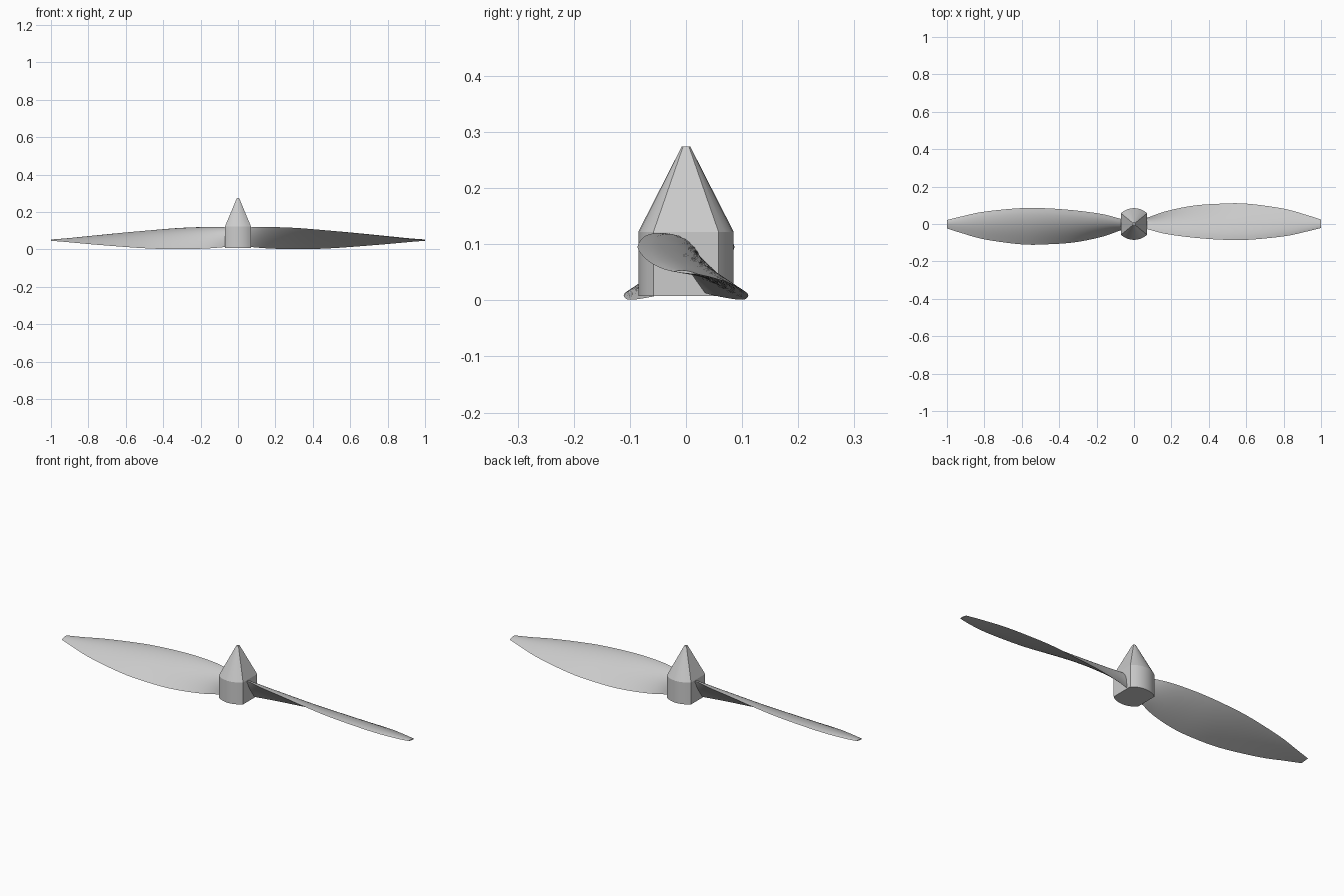
import bpy, bmesh, math
from mathutils import Vector

if "Cube" in bpy.data.objects:
    bpy.data.objects.remove(bpy.data.objects["Cube"], do_unlink=True)

grey = bpy.data.materials.new("light grey")
grey.use_nodes = True
colour = (0.6, 0.6, 0.6, 1)
grey.diffuse_color = colour
grey.node_tree.nodes["Principled BSDF"].inputs["Base Color"].default_value = colour


def loft(name, rings, angle):
    """Skin closed rings of equal length, cap both ends and shade by angle."""
    bm = bmesh.new()
    loops = [[bm.verts.new(p) for p in ring] for ring in rings]
    for a, b in zip(loops, loops[1:]):
        for i in range(len(a)):
            j = (i + 1) % len(a)
            bm.faces.new((a[i], a[j], b[j], b[i]))
    bm.faces.new(loops[0])
    bm.faces.new(loops[-1])
    bmesh.ops.recalc_face_normals(bm, faces=bm.faces)
    mesh = bpy.data.meshes.new(name)
    bm.to_mesh(mesh)
    bm.free()
    mesh.materials.append(grey)
    obj = bpy.data.objects.new(name, mesh)
    bpy.context.collection.objects.link(obj)
    bpy.ops.object.select_all(action="DESELECT")
    obj.select_set(True)
    bpy.context.view_layer.objects.active = obj
    bpy.ops.object.shade_smooth_by_angle(angle=math.radians(angle))
    return obj


# Hub outline: flat cheeks at the blades, shallow arcs at front and back
def hub_ring(z, scale):
    half_x, corner_y, crown_y, steps = 0.07, 0.058, 0.085, 8
    rise = crown_y - corner_y
    radius = (half_x ** 2 + rise ** 2) / (2 * rise)
    sweep = math.asin(half_x / radius)
    ring = []
    for side in (1, -1):
        for i in range(steps + 1):
            a = sweep * (1 - 2 * i / steps)
            x = radius * math.sin(a)
            y = crown_y - radius + radius * math.cos(a)
            ring.append((side * x * scale, side * y * scale, z))
    return ring


loft("hub", [hub_ring(0.008, 1), hub_ring(0.122, 1)], 20)
loft("spinner_cone", [hub_ring(0.122, 1), hub_ring(0.274, 0.09)], 20)

# Blade stations: x, high edge y and z, low edge y and z, thickness
stations = [Vector(s) for s in (
    (0.03, -0.02, 0.115, 0.025, 0.018, 0.03),
    (0.08, -0.03, 0.119, 0.037, 0.012, 0.03),
    (0.17, -0.053, 0.12, 0.068, 0.005, 0.029),
    (0.31, -0.072, 0.115, 0.097, 0.001, 0.027),
    (0.45, -0.083, 0.104, 0.108, 0.004, 0.025),
    (0.6, -0.085, 0.09, 0.109, 0.013, 0.022),
    (0.8, -0.066, 0.069, 0.082, 0.029, 0.016),
    (0.92, -0.041, 0.056, 0.049, 0.04, 0.01),
    (1.0, -0.021, 0.051, 0.024, 0.046, 0.005),
)]


def smooth_path(points, steps):
    """Catmull-Rom interpolation through the stations."""
    padded = [2 * points[0] - points[1], *points, 2 * points[-1] - points[-2]]
    for a, b, c, d in zip(padded, padded[1:], padded[2:], padded[3:]):
        for i in range(steps):
            t = i / steps
            yield (2 * b + (c - a) * t + (2 * a - 5 * b + 4 * c - d) * t ** 2
                   + (3 * b - a - 3 * c + d) * t ** 3) / 2
    yield points[-1]


# Airfoil section: domed upper face, nearly flat lower face, sharp edges
def blade_ring(station, turn):
    x, y1, z1, y2, z2, thick = station
    high, low = Vector((x, y1, z1)), Vector((x, y2, z2))
    chord = low - high
    up = Vector((0, -chord.z, chord.y)).normalized()
    steps, ring = 12, []
    for side, bulge in ((0, 0.85), (1, -0.15)):
        for i in range(steps):
            t = abs(side - i / steps)
            dome = math.sin(math.pi * t ** 0.8)
            p = high + chord * t + up * thick * bulge * dome
            ring.append((p.x * turn, p.y * turn, p.z))
    return ring


for name, turn in (("left_blade", 1), ("right_blade", -1)):
    loft(name, [blade_ring(s, turn) for s in smooth_path(stations, 5)], 40)
